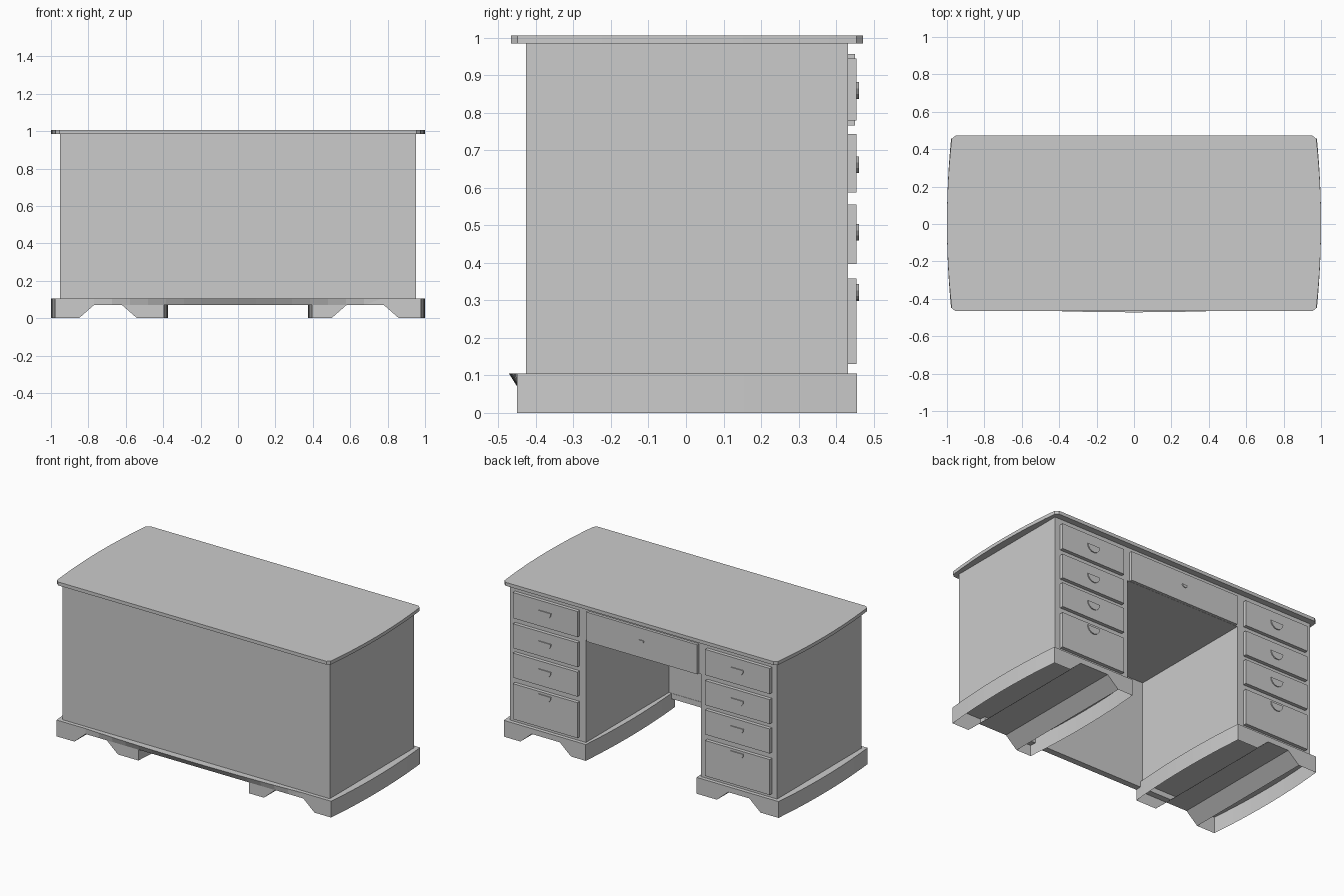
import bpy, bmesh, math
from mathutils import Vector

if "Cube" in bpy.data.objects:
    bpy.data.objects.remove(bpy.data.objects["Cube"])


def finish(name, bm):
    bmesh.ops.recalc_face_normals(bm, faces=bm.faces)
    me = bpy.data.meshes.new(name)
    bm.to_mesh(me)
    bm.free()
    ob = bpy.data.objects.new(name, me)
    bpy.context.collection.objects.link(ob)
    return ob


def loft(name, rings, skip=()):
    """Join equal-length rings of points; skip = profile edges left open."""
    bm = bmesh.new()
    vs = [[bm.verts.new(p) for p in r] for r in rings]
    n = len(rings[0])
    for a, b in zip(vs, vs[1:]):
        for i in range(n):
            if i not in skip:
                j = (i + 1) % n
                bm.faces.new((a[i], a[j], b[j], b[i]))
    bm.faces.new(vs[0])
    bm.faces.new(vs[-1])
    return finish(name, bm)


def prism_y(name, pts, y0, y1):
    """Extrude an x-z outline along y."""
    return loft(name, [[(x, y, z) for x, z in pts] for y in (y0, y1)])


def box(name, x0, x1, y0, y1, z0, z1):
    return prism_y(name, [(x0, z0), (x1, z0), (x1, z1), (x0, z1)], y0, y1)


# desk top with bowed ends and clipped corners
side = []
for i in range(13):
    t = -1 + i / 6
    side.append((1.0 - 0.025 * t * t, 0.003 + 0.452 * t))
outline = [(0.955, -0.466)] + side + [(0.955, 0.472)]
outline += [(-x, y) for x, y in reversed(outline)]
loft("desk_top", [[(x, y, z) for x, y in outline] for z in (0.984, 1.006)])

# carcass: two pedestals joined above the kneehole, and the front panel
W, K, ROOF, BASE = 0.952, 0.41, 0.765, 0.103
prism_y("carcass", [(-W, BASE), (-K, BASE), (-K, ROOF), (K, ROOF), (K, BASE),
                    (W, BASE), (W, 0.984), (-W, 0.984)], -0.412, 0.432)
box("front_panel", -W, W, -0.426, -0.412, BASE, 0.984)

# bracket bases with bowed sides, open under the feet
for s, label, (a, b, c, d) in ((1, "right", (0.50, 0.58, 0.78, 0.86)),
                               (-1, "left", (0.54, 0.62, 0.77, 0.85))):
    rings = []
    for i in range(13):
        t = -1 + i / 6
        y = 0.003 + 0.453 * t
        xi, xo = 0.375 + 0.02 * t * t, 1.0 - 0.022 * t * t
        prof = [(xi, 0.105), (xo, 0.105), (xo, 0), (d, 0), (c, 0.07),
                (b, 0.07), (a, 0), (xi, 0)]
        rings.append([(s * x, y, z) for x, z in prof])
    loft(label + "_base", rings, skip=(2, 6))

# front rail, its upper edge bowed forward over the straight lower edge
rings = []
for i in range(17):
    t = -1 + i / 8
    x = 0.77 * t
    rings.append([(x, -0.41, 0.07), (x, -0.45, 0.07),
                  (x, -0.45 - 0.022 * (1 - t * t), 0.105), (x, -0.41, 0.105)])
loft("front_rail", rings)


# half-round drawer pulls
def pull(name, x, z, r, y):
    pts = []
    for i in range(9):
        a = math.pi + math.pi * i / 8
        pts.append((x + r * math.cos(a), z + r * math.sin(a)))
    prism_y(name, pts, y, y + 0.006)


# drawers on the rear face
box("centre_drawer", -0.395, 0.395, 0.432, 0.45, 0.766, 0.956)
pull("centre_pull", 0, 0.88, 0.018, 0.45)
for s, label in ((1, "right"), (-1, "left")):
    for i, (z0, z1, zp) in enumerate(((0.78, 0.945, 0.882), (0.587, 0.744, 0.684),
                                      (0.397, 0.555, 0.504), (0.13, 0.358, 0.343))):
        x0, x1 = sorted((s * 0.455, s * 0.915))
        box(f"{label}_drawer_{i + 1}", x0, x1, 0.432, 0.455, z0, z1)
        pull(f"{label}_pull_{i + 1}", s * 0.685, zp, 0.045, 0.455)
